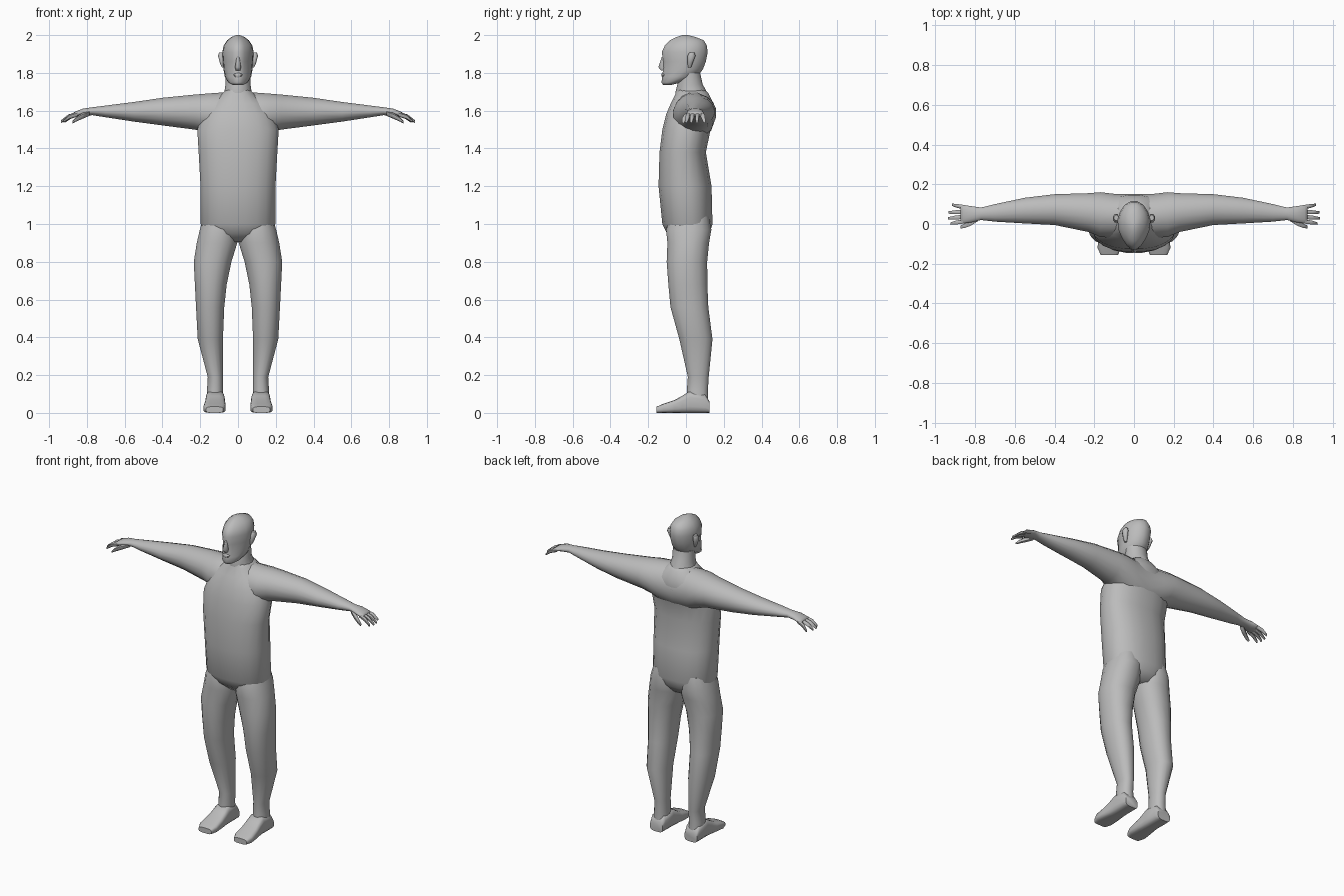
import bpy, bmesh, math
from mathutils import Vector

grey = bpy.data.materials.new("plain grey")
grey.diffuse_color = (0.5, 0.5, 0.5, 1)


def loft(name, axis, rows, sides=16, power=2.0, egg=0.0, mirror=False, open_start=False):
    """Skin rounded rings along an axis. Row: position, a0, a1, b0, b1 in the two other axes."""
    order = {"x": (0, 1, 2), "y": (1, 0, 2), "z": (2, 0, 1)}[axis]
    bm = bmesh.new()
    rings = []
    for pos, a0, a1, b0, b1 in rows:
        ring = []
        for i in range(sides):
            t = 2 * math.pi * (i + 0.5) / sides
            c, s = math.cos(t), math.sin(t)
            u = math.copysign(abs(c) ** (2 / power), c)
            v = math.copysign(abs(s) ** (2 / power), s)
            u *= 1 + egg * min(v, 0)          # narrows the front
            k = 1 / math.cos(math.pi / sides)  # flats reach the full size
            p = Vector((0, 0, 0))
            p[order[0]] = pos
            p[order[1]] = (a0 + a1) / 2 + u * (a1 - a0) / 2 * k
            p[order[2]] = (b0 + b1) / 2 + v * (b1 - b0) / 2 * k
            ring.append(bm.verts.new(p))
        rings.append(ring)
    for r, q in zip(rings, rings[1:]):
        for i in range(sides):
            j = (i + 1) % sides
            bm.faces.new((r[i], r[j], q[j], q[i]))
    if not open_start:
        bm.faces.new(rings[0])
    bm.faces.new(rings[-1])
    bmesh.ops.recalc_face_normals(bm, faces=bm.faces)
    mesh = bpy.data.meshes.new(name)
    bm.to_mesh(mesh)
    bm.free()
    mesh.polygons.foreach_set("use_smooth", [True] * len(mesh.polygons))
    mesh.set_sharp_from_angle(angle=math.radians(60))
    mesh.materials.append(grey)
    obj = bpy.data.objects.new(name, mesh)
    bpy.context.collection.objects.link(obj)
    if mirror:
        mod = obj.modifiers.new("mirror", "MIRROR")
        mod.use_axis[0] = True
    return obj


def centred(rows):
    """Turn (z, half width, front, back) into full rows."""
    return [(z, -w, w, f, b) for z, w, f, b in rows]


# Torso, from crotch to base of neck
loft("torso", "z", centred([
    (0.905, 0.09, -0.05, 0.09), (0.95, 0.17, -0.10, 0.125),
    (1.00, 0.197, -0.125, 0.14), (1.20, 0.198, -0.145, 0.135),
    (1.38, 0.208, -0.14, 0.105), (1.50, 0.215, -0.125, 0.13),
    (1.58, 0.19, -0.105, 0.15), (1.64, 0.15, -0.08, 0.145),
    (1.69, 0.085, -0.055, 0.12), (1.71, 0.065, -0.05, 0.10)]), sides=20, power=2.3)

# Neck and head
loft("neck", "z", centred([
    (1.66, 0.085, -0.05, 0.12), (1.70, 0.072, -0.055, 0.11),
    (1.74, 0.066, -0.045, 0.088), (1.80, 0.066, -0.035, 0.075)]))
loft("head", "z", centred([
    (1.737, 0.03, -0.122, -0.075), (1.75, 0.052, -0.13, -0.02),
    (1.78, 0.07, -0.125, 0.06), (1.82, 0.077, -0.122, 0.09),
    (1.86, 0.08, -0.12, 0.105), (1.91, 0.083, -0.128, 0.115),
    (1.945, 0.076, -0.112, 0.11), (1.972, 0.058, -0.085, 0.095),
    (1.99, 0.034, -0.05, 0.05), (2.0, 0.01, -0.02, 0.01)]), egg=0.3)
loft("nose", "z", centred([
    (1.885, 0.007, -0.128, -0.10), (1.83, 0.016, -0.146, -0.10),
    (1.812, 0.012, -0.132, -0.10)]), sides=8)
loft("lips", "z", centred([
    (1.80, 0.012, -0.126, -0.10), (1.79, 0.024, -0.132, -0.10),
    (1.775, 0.014, -0.126, -0.10)]), sides=8)
loft("ear", "z", [
    (1.828, 0.072, 0.084, 0.012, 0.026), (1.85, 0.072, 0.095, 0.008, 0.035),
    (1.89, 0.075, 0.106, 0.008, 0.05), (1.908, 0.078, 0.10, 0.018, 0.045)],
    sides=8, mirror=True)

# Arms run from the spine to the knuckles
loft("arm", "x", [
    (0.0, -0.06, 0.150, 1.44, 1.695), (0.10, -0.07, 0.152, 1.45, 1.695),
    (0.17, -0.065, 0.160, 1.485, 1.690), (0.23, -0.04, 0.155, 1.50, 1.685),
    (0.40, -0.005, 0.150, 1.522, 1.668), (0.55, 0.003, 0.132, 1.542, 1.646),
    (0.70, 0.012, 0.10, 1.565, 1.627), (0.77, 0.02, 0.083, 1.576, 1.618),
    (0.82, 0.008, 0.09, 1.574, 1.611), (0.86, 0.002, 0.096, 1.567, 1.596),
    (0.873, 0.008, 0.09, 1.57, 1.588)], mirror=True, open_start=True)

# Four fingers fanning out, then the thumb
for n, (base, tip, reach) in enumerate([
        (0.014, 0.002, 0.925), (0.037, 0.028, 0.937),
        (0.061, 0.058, 0.935), (0.084, 0.097, 0.917)], 1):
    mid, mx = (base + tip) / 2, (0.86 + reach) / 2
    loft(f"finger_{n}", "x", [
        (0.85, base - 0.011, base + 0.011, 1.57, 1.592),
        (mx, mid - 0.010, mid + 0.010, 1.557, 1.578),
        (reach, tip - 0.006, tip + 0.006, 1.536, 1.548)], sides=6, mirror=True)
loft("thumb", "x", [
    (0.785, 0.015, 0.045, 1.575, 1.60), (0.825, -0.010, 0.018, 1.558, 1.585),
    (0.855, -0.021, 0.0, 1.545, 1.566), (0.875, -0.022, -0.008, 1.534, 1.546)],
    sides=6, mirror=True)

# Legs from hip to ankle
loft("leg", "z", [
    (0.06, 0.078, 0.166, 0.01, 0.118), (0.12, 0.08, 0.164, 0.005, 0.116),
    (0.19, 0.08, 0.16, 0.01, 0.12), (0.39, 0.08, 0.213, -0.035, 0.14),
    (0.56, 0.073, 0.222, -0.082, 0.118), (0.68, 0.06, 0.228, -0.093, 0.113),
    (0.80, 0.035, 0.234, -0.102, 0.112), (0.90, 0.004, 0.218, -0.098, 0.122),
    (0.97, 0.004, 0.202, -0.105, 0.134), (1.04, 0.02, 0.18, -0.08, 0.12)],
    power=2.2, mirror=True)

# Feet with flat soles
loft("foot", "y", [
    (0.125, 0.078, 0.165, 0.0, 0.06), (0.10, 0.073, 0.17, 0.0, 0.10),
    (0.02, 0.071, 0.170, 0.0, 0.115), (-0.02, 0.069, 0.173, 0.0, 0.09),
    (-0.06, 0.067, 0.178, 0.0, 0.068), (-0.12, 0.066, 0.183, 0.0, 0.048),
    (-0.155, 0.08, 0.168, 0.0, 0.033)], power=3.6, mirror=True)
# Sole corners rest exactly on the floor
for v in bpy.data.objects["foot"].data.vertices:
    v.co.z = max(v.co.z, 0.0)
